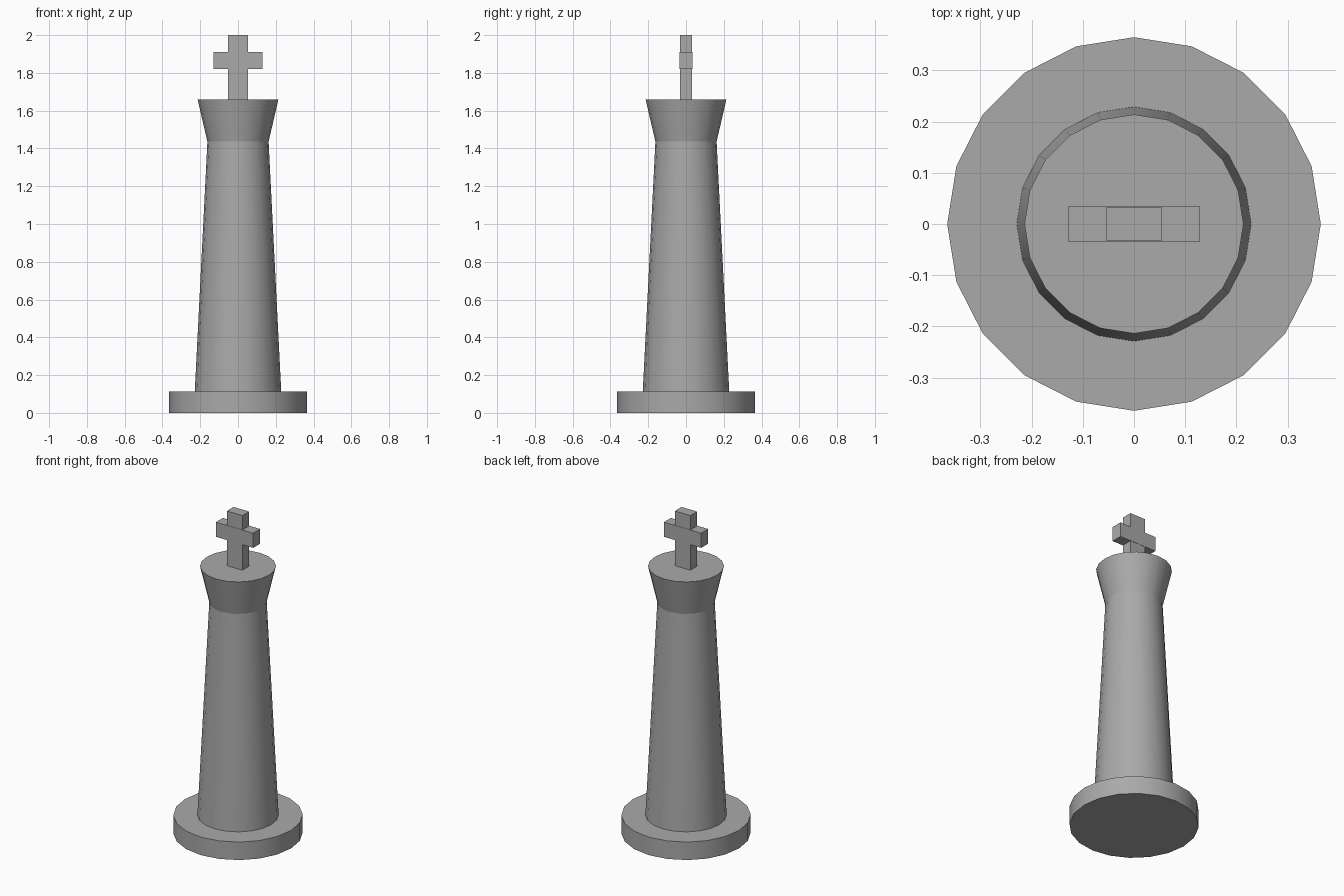
import bpy
import math

SIDES = 20

cube = bpy.data.objects.get("Cube")
if cube:
    bpy.data.objects.remove(cube, do_unlink=True)

grey = bpy.data.materials.new("plain_grey")
grey.use_nodes = True
colour = (0.4, 0.4, 0.4, 1.0)
grey.diffuse_color = colour
grey.node_tree.nodes["Principled BSDF"].inputs["Base Color"].default_value = colour


def frustum(name, r_low, r_high, z_low, z_high):
    """Smooth-sided round section between two heights."""
    bpy.ops.mesh.primitive_cone_add(
        vertices=SIDES, radius1=r_low, radius2=r_high, depth=z_high - z_low,
        location=(0, 0, (z_low + z_high) / 2))
    obj = bpy.context.object
    obj.name = name
    obj.data.materials.append(grey)
    bpy.ops.object.shade_smooth_by_angle(angle=math.radians(30))
    return obj


def block(name, width, depth, z_low, z_high):
    """Flat-sided box centred on the axis."""
    bpy.ops.mesh.primitive_cube_add(size=1, location=(0, 0, (z_low + z_high) / 2))
    obj = bpy.context.object
    obj.name = name
    obj.scale = (width, depth, z_high - z_low)
    bpy.ops.object.transform_apply(location=False, rotation=False, scale=True)
    obj.data.materials.append(grey)
    return obj


# Round foot, tapering column and flared collar
frustum("base", 0.365, 0.365, 0, 0.112)
frustum("column", 0.229, 0.162, 0.112, 1.436)
frustum("collar", 0.162, 0.214, 1.436, 1.66)

# Cross on top
block("cross_upright", 0.107, 0.066, 1.66, 2.0)
block("cross_arm", 0.257, 0.069, 1.82, 1.911)
